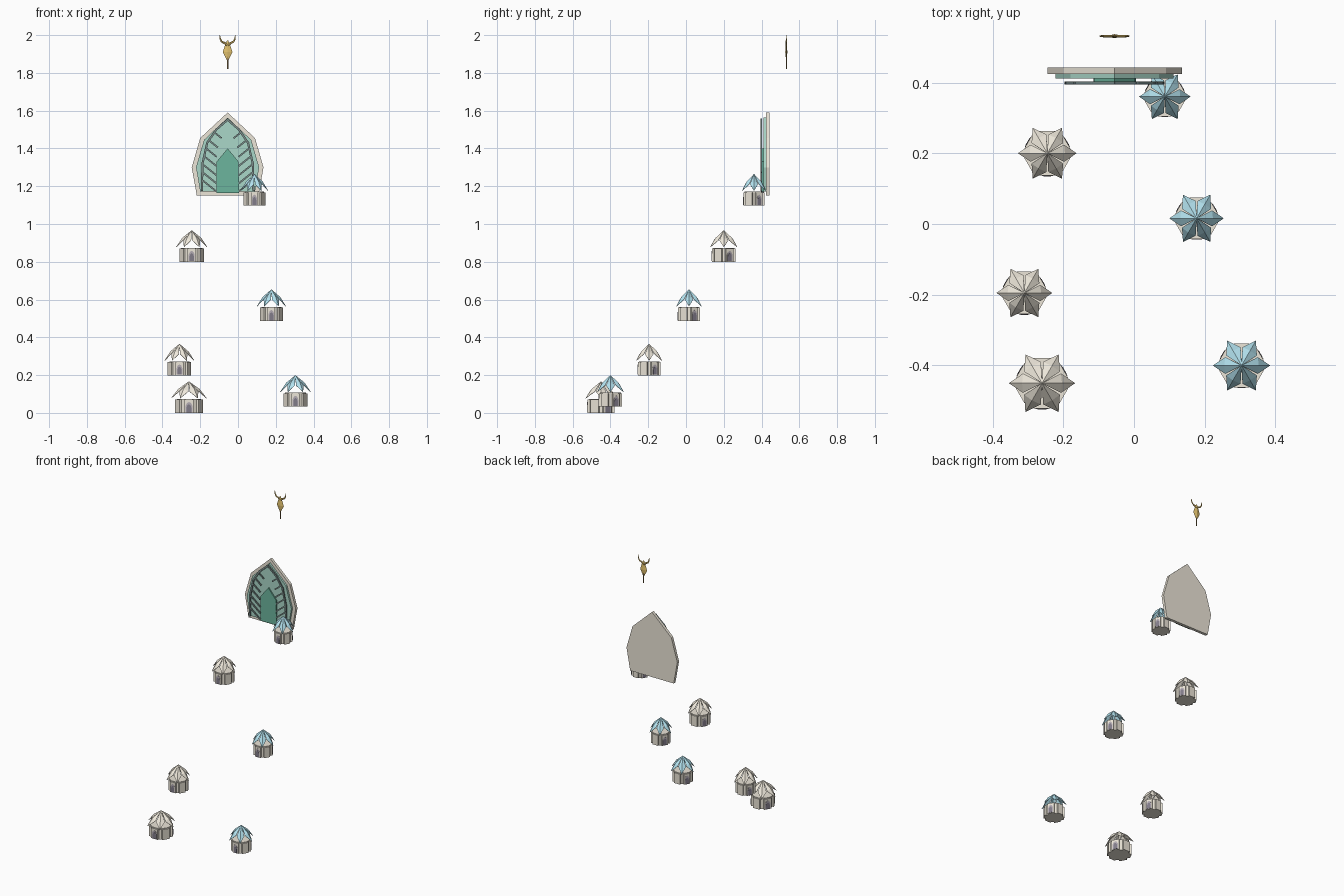
import bpy, bmesh, math
from mathutils import Matrix, Vector

if "Cube" in bpy.data.objects:
    bpy.data.objects.remove(bpy.data.objects["Cube"])


def mat(name, rgb):
    m = bpy.data.materials.new(name)
    m.diffuse_color = (*rgb, 1)
    m.use_nodes = True
    m.node_tree.nodes["Principled BSDF"].inputs["Base Color"].default_value = m.diffuse_color
    return m


STONE = mat("stone", (0.84, 0.79, 0.69))
CREAM = mat("cream_roof", (0.87, 0.82, 0.72))
BLUE = mat("blue_roof", (0.45, 0.76, 0.86))
TRIM = mat("door_trim", (0.45, 0.41, 0.45))
DARK = mat("dark", (0.22, 0.20, 0.25))
IRON = mat("iron", (0.20, 0.27, 0.26))
LIGHT_GREEN = mat("light_green", (0.40, 0.68, 0.58))
GREEN = mat("green", (0.15, 0.46, 0.34))
GOLD = mat("gold", (0.78, 0.55, 0.16))


def finish(bm, name, material, loc=(0, 0, 0)):
    bmesh.ops.recalc_face_normals(bm, faces=bm.faces)
    me = bpy.data.meshes.new(name)
    bm.to_mesh(me)
    bm.free()
    me.materials.append(material)
    ob = bpy.data.objects.new(name, me)
    ob.location = loc
    bpy.context.collection.objects.link(ob)
    return ob


def prism(bm, pts, y0, y1, m=Matrix()):
    """Extrude an x,z outline from y0 to y1."""
    a = [bm.verts.new(m @ Vector((x, y0, z))) for x, z in pts]
    b = [bm.verts.new(m @ Vector((x, y1, z))) for x, z in pts]
    bm.faces.new(a)
    bm.faces.new(b[::-1])
    for i in range(len(pts)):
        j = (i + 1) % len(pts)
        bm.faces.new((a[i], b[i], b[j], a[j]))


def bar(bm, p, q, w, y0, y1):
    """Flat bar between two x,z points."""
    p, q = Vector(p), Vector(q)
    d = (q - p).normalized() * w / 2
    n = Vector((-d.y, d.x))
    prism(bm, [p + n - d, q + n + d, q - n + d, p - n - d], y0, y1)


def tube(bm, path, radii, sides=6, flat=1.0):
    """Tapered tube along x,z points, squashed in y."""
    rings = []
    for i, p in enumerate(path):
        t = Vector(path[min(i + 1, len(path) - 1)]) - Vector(path[max(i - 1, 0)])
        n = Vector((-t.y, 0, t.x)).normalized()
        c = Vector((p[0], 0, p[1]))
        rings.append([bm.verts.new(c + radii[i] * (n * math.cos(k * math.tau / sides)
                      + Vector((0, flat, 0)) * math.sin(k * math.tau / sides)))
                      for k in range(sides)])
    for a, b in zip(rings, rings[1:]):
        for k in range(sides):
            j = (k + 1) % sides
            bm.faces.new((a[k], a[j], b[j], b[k]))
    bm.faces.new(rings[0][::-1])
    bm.faces.new(rings[-1])


def mirrored(half):
    """Outline from apex down one side, mirrored to the other."""
    return half + [(-x, z) for x, z in half[::-1] if x > 0]


def arch(w, h):
    return mirrored([(0, h), (w * 0.6, h * 0.9), (w, h * 0.65), (w, 0.003)])


def hut(i, x, y, z, R, roof):
    loc = (x, y, z)
    # Round core with six projecting bays
    bm = bmesh.new()
    bmesh.ops.create_cone(bm, cap_ends=True, segments=12, radius1=0.7 * R, radius2=0.7 * R,
                          depth=0.074, matrix=Matrix.Translation((0, 0, 0.037))
                          @ Matrix.Rotation(math.pi / 12, 4, 'Z'))
    for k in range(6):
        m = Matrix.Rotation(math.radians(120 + 60 * k), 4, 'Z')
        w = 0.26 * R
        prism(bm, [(-w, 0), (w, 0), (w, 0.07), (-w, 0.07)], -0.76 * R, -0.4 * R, m)
    finish(bm, f"hut_{i}_wall", STONE, loc)
    # Three arched doors
    for name, s, d, col in (("trim", 1, 0.775, TRIM), ("opening", 0.7, 0.785, DARK)):
        bm = bmesh.new()
        for k in range(3):
            m = Matrix.Rotation(math.radians(120 * k), 4, 'Z')
            prism(bm, arch(0.19 * R * s, 0.058 * (0.3 + 0.7 * s)), -d * R, -0.7 * R, m)
        finish(bm, f"hut_{i}_door_{name}", col, loc)
    # Six folded petals
    bm = bmesh.new()
    for k in range(6):
        def v(r, deg, h):
            a = math.radians(60 * k + deg)
            return bm.verts.new((r * R * math.cos(a), r * R * math.sin(a), h))
        top, mid, tip = v(0, 0, 0.167), v(0.6, 0, 0.127), v(1, 0, 0.078)
        for s in (-1, 1):
            side = v(0.64, 27 * s, 0.113)
            bm.faces.new((top, mid, side)[::s])
            bm.faces.new((mid, tip, side)[::s])
    ob = finish(bm, f"hut_{i}_petal_roof", roof, loc)
    sol = ob.modifiers.new("thickness", 'SOLIDIFY')
    sol.thickness = 0.002


for i, h in enumerate([(-0.26, -0.45, 0.0, 0.094, CREAM), (-0.31, -0.195, 0.199, 0.079, CREAM),
                       (0.304, -0.40, 0.033, 0.081, BLUE), (0.177, 0.016, 0.487, 0.077, BLUE),
                       (-0.245, 0.20, 0.80, 0.083, CREAM), (0.087, 0.36, 1.098, 0.073, BLUE)]):
    hut(i + 1, *h)

# Gate: frame, panel and inner door
CX = -0.055
for name, half, y0, y1, col in (
        ("gate_frame", [(0, 1.59), (0.145, 1.455), (0.19, 1.30), (0.163, 1.15)], 0.424, 0.443, STONE),
        ("gate_panel", [(0, 1.563), (0.125, 1.445), (0.167, 1.30), (0.145, 1.172)], 0.411, 0.425, LIGHT_GREEN),
        ("gate_door", [(0, 1.40), (0.058, 1.33), (0.06, 1.163)], 0.403, 0.412, GREEN)):
    bm = bmesh.new()
    prism(bm, mirrored(half), y0, y1)
    finish(bm, name, col, (CX, 0, 0))

# Leaf-vein grille
bm = bmesh.new()
spine = [(0, 1.552), (0.06, 1.50), (0.108, 1.43), (0.133, 1.32), (0.136, 1.18)]


def spine_x(z):
    for (xa, za), (xb, zb) in zip(spine, spine[1:]):
        if zb <= z <= za:
            return xa + (xb - xa) * (za - z) / (za - zb)


for s in (-1, 1):
    for p, q in zip(spine, spine[1:]):
        bar(bm, (s * p[0], p[1]), (s * q[0], q[1]), 0.011, 0.395, 0.403)
    for k in range(7):
        z = 1.485 - 0.042 * k
        x = spine_x(z)
        run = min(0.035 + 0.009 * k, x - 0.062 if k > 2 else 0.055)
        bar(bm, (s * x, z), (s * (x - run), z - run * 0.8), 0.009, 0.397, 0.403)
finish(bm, "gate_grille", IRON, (CX, 0, 0))

# Gold finial: faceted body, stem and horns
bm = bmesh.new()
tube(bm, [(0, 1.865), (0, 1.91), (0, 1.945), (0, 1.972)], [0.003, 0.026, 0.014, 0.003], 4, 0.22)
finish(bm, "finial_body", GOLD, (CX, 0.531, 0))
bm = bmesh.new()
tube(bm, [(0, 1.82), (0, 1.90)], [0.004, 0.004], 6, 0.8)
finish(bm, "finial_stem", mat("dark_gold", (0.42, 0.28, 0.12)), (CX, 0.531, 0))
bm = bmesh.new()
for s in (-1, 1):
    tube(bm, [(0, 1.945), (s * 0.016, 1.958), (s * 0.032, 1.966), (s * 0.039, 1.98), (s * 0.041, 2.0)],
         [0.006, 0.006, 0.005, 0.004, 0.001], 6, 0.7)
finish(bm, "finial_horns", GOLD, (CX, 0.531, 0))
